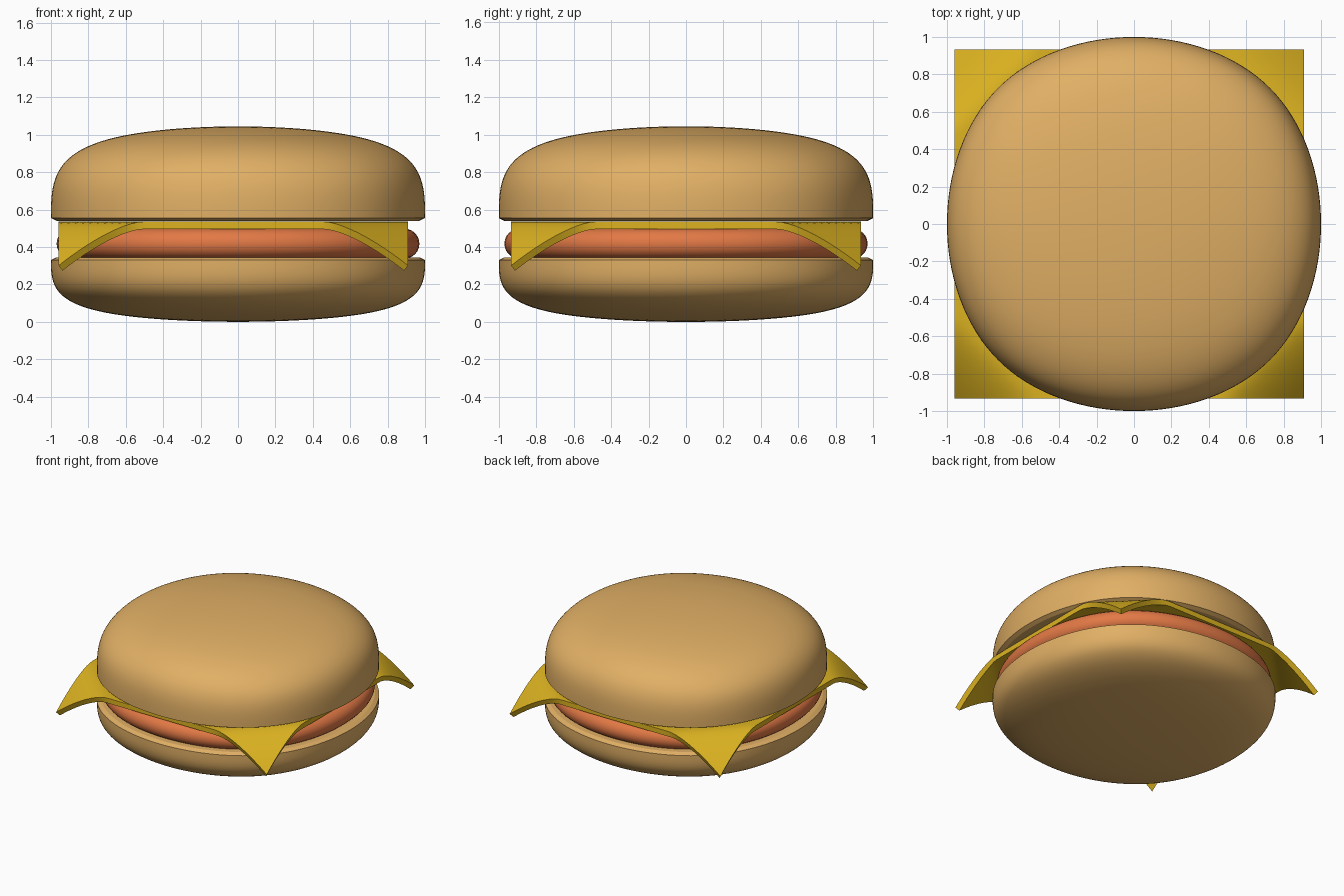
import bpy, bmesh, math
from mathutils import Vector

if "Cube" in bpy.data.objects:
    bpy.data.objects.remove(bpy.data.objects["Cube"])


def material(name, color):
    m = bpy.data.materials.new(name)
    m.diffuse_color = (*color, 1)
    m.use_nodes = True
    m.node_tree.nodes["Principled BSDF"].inputs["Base Color"].default_value = m.diffuse_color
    return m


def add_object(name, bm, mat):
    bmesh.ops.recalc_face_normals(bm, faces=bm.faces)
    me = bpy.data.meshes.new(name)
    bm.to_mesh(me)
    bm.free()
    ob = bpy.data.objects.new(name, me)
    bpy.context.collection.objects.link(ob)
    me.materials.append(mat)
    bpy.ops.object.select_all(action='DESELECT')
    ob.select_set(True)
    bpy.context.view_layer.objects.active = ob
    return ob


def bun_half(name, mat, z_inner, z_lip, z_outer):
    # Subdivided box with a creased lip: z_inner is the flat cut side, z_outer the domed side
    a = 1.091
    rings = [(a * 0.97, z_inner), (a, z_lip), (a, z_lip + (z_outer - z_lip) / 0.92)]
    bm = bmesh.new()
    crease = bm.edges.layers.float.new("crease_edge")
    loops = [[bm.verts.new((x * s, y * s, z)) for x, y in ((1, 1), (-1, 1), (-1, -1), (1, -1))]
             for s, z in rings]
    for lo, hi in zip(loops, loops[1:]):
        for i in range(4):
            j = (i + 1) % 4
            bm.faces.new((lo[i], lo[j], hi[j], hi[i]))
    bm.faces.new(loops[0])
    bm.faces.new(loops[-1])
    for ring in loops[:2]:
        for i in range(4):
            e = bm.edges.get((ring[i], ring[(i + 1) % 4]))
            e[crease] = 1.0
            e.smooth = False
    for f in bm.faces:
        f.smooth = True
    ob = add_object(name, bm, mat)
    sub = ob.modifiers.new("rounding", 'SUBSURF')
    sub.levels = sub.render_levels = 5


bun = material("bun", (0.75, 0.43, 0.13))
meat = material("patty", (0.76, 0.19, 0.06))
yellow = material("cheese", (0.72, 0.45, 0.015))

bun_half("bottom_bun", bun, 0.345, 0.33, 0.0)
bun_half("top_bun", bun, 0.54, 0.555, 1.045)

# Patty: slightly squarish disc with a half-round rim
profile = [(0, 0.338)] + [(0.89 + 0.08 * math.cos(a), 0.418 + 0.08 * math.sin(a))
                          for a in [math.pi * (i / 12 - 0.5) for i in range(13)]] + [(0, 0.498)]
bm = bmesh.new()
vs = [bm.verts.new((r, 0, z)) for r, z in profile]
edges = [bm.edges.new(e) for e in zip(vs, vs[1:])]
bmesh.ops.spin(bm, geom=vs + edges, cent=(0, 0, 0), axis=(0, 0, 1),
               angle=math.tau, steps=96, use_duplicate=False)
bmesh.ops.remove_doubles(bm, verts=bm.verts, dist=1e-4)
for v in bm.verts:
    f = 1 + 0.0142 * (1 - math.cos(4 * math.atan2(v.co.y, v.co.x)))
    v.co.x *= f
    v.co.y *= f
add_object("patty", bm, meat)
bpy.ops.object.shade_smooth_by_angle(angle=math.radians(40))

# Cheese slice: square sheet whose corners droop along the diagonals
bm = bmesh.new()
bmesh.ops.create_grid(bm, x_segments=48, y_segments=48, size=0.934)
for v in bm.verts:
    t = max(0, abs(v.co.x) + abs(v.co.y) - 1.42)
    v.co.z = 0.536 - 0.235 * (t / 0.448) ** 1.5
    v.co.x -= 0.025
cheese = add_object("cheese_slice", bm, yellow)
if cheese.data.polygons[0].normal.z < 0:
    cheese.data.flip_normals()
sol = cheese.modifiers.new("thickness", 'SOLIDIFY')
sol.thickness = 0.04
sol.offset = -1
bpy.ops.object.modifier_apply(modifier=sol.name)
bpy.ops.object.shade_smooth_by_angle(angle=math.radians(40))
